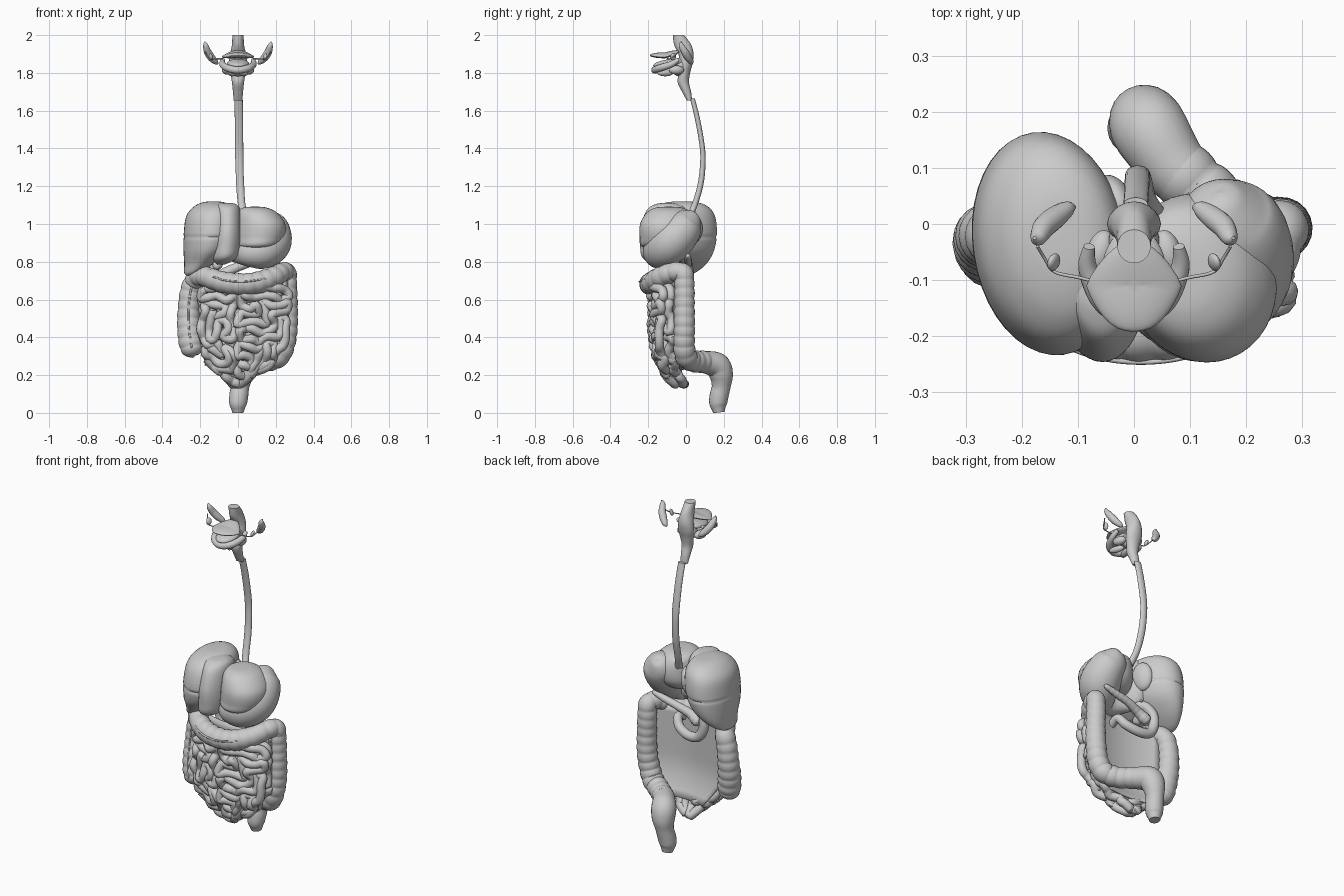
import bpy, bmesh, math, random
from mathutils import Vector

if "Cube" in bpy.data.objects:
    bpy.data.objects.remove(bpy.data.objects["Cube"])

def spline(pts, steps, closed=False):
    """Catmull-Rom through tuples of any length."""
    n, out = len(pts), []
    get = (lambda i: pts[i % n]) if closed else (lambda i: pts[max(0, min(n - 1, i))])
    for i in range(n if closed else n - 1):
        a, b, c, d = get(i - 1), get(i), get(i + 1), get(i + 2)
        for s in range(steps):
            t = s / steps
            out.append(tuple(0.5 * (2*q + (r - p)*t + (2*p - 5*q + 4*r - w)*t*t + (3*q - p - 3*r + w)*t**3)
                             for p, q, r, w in zip(a, b, c, d)))
    if not closed:
        out.append(tuple(pts[-1]))
    return out

def skin(name, rings, closed=False, angle=50):
    bm = bmesh.new()
    vs = [[bm.verts.new(p) for p in r] for r in rings]
    k = len(vs[0])
    for i in range(len(vs) if closed else len(vs) - 1):
        a, b = vs[i], vs[(i + 1) % len(vs)]
        for j in range(k):
            bm.faces.new((a[j], a[(j + 1) % k], b[(j + 1) % k], b[j]))
    if not closed:
        bm.faces.new(vs[0])
        bm.faces.new(vs[-1])
    return finish(name, bm, angle)

def finish(name, bm, angle=50):
    bmesh.ops.recalc_face_normals(bm, faces=bm.faces)
    me = bpy.data.meshes.new(name)
    bm.to_mesh(me)
    bm.free()
    ob = bpy.data.objects.new(name, me)
    bpy.context.collection.objects.link(ob)
    bpy.ops.object.select_all(action='DESELECT')
    ob.select_set(True)
    bpy.context.view_layer.objects.active = ob
    bpy.ops.object.shade_smooth_by_angle(angle=math.radians(angle))
    return ob

def tube(name, pts, steps=8, sides=14, closed=False, haustra=0, depth=0.06):
    """Tube along (x, y, z, radius) points; haustra = pouch length."""
    path = spline(pts, steps, closed)
    P = [Vector(p[:3]) for p in path]
    n, rings, u, dist = len(P), [], None, 0
    for i in range(n):
        t = (P[(i + 1) % n] - P[i - 1]) if closed else (P[min(i + 1, n - 1)] - P[max(i - 1, 0)])
        t.normalize()
        if u is None:
            u = t.orthogonal()
        u = (u - t * u.dot(t)).normalized()
        v = t.cross(u)
        dist += (P[i] - P[i - 1]).length if i else 0
        r = max(path[i][3], 0.001)
        if haustra:
            r *= 1 - depth + 1.6 * depth * abs(math.sin(math.pi * dist / haustra)) ** 0.6
        rings.append([P[i] + (u * math.cos(a) + v * math.sin(a)) * r
                      for a in (2 * math.pi * j / sides for j in range(sides))])
    return skin(name, rings, closed)

def loft(name, secs, rot=0, grooves=(), sides=40, steps=10):
    """Stack of ellipses (z, cx, cy, rx, ry), turned by rot degrees about z."""
    c, s = math.cos(math.radians(rot)), math.sin(math.radians(rot))
    rings = []
    for z, cx, cy, rx, ry in spline(secs, steps):
        g = 1 - sum(0.03 * math.exp(-((z - h) / 0.006) ** 2) for h in grooves)
        ring = []
        for j in range(sides):
            a = 2 * math.pi * j / sides
            x, y = max(rx, .001) * g * math.cos(a), max(ry, .001) * g * math.sin(a)
            ring.append((cx + x * c - y * s, cy + x * s + y * c, z))
        rings.append(ring)
    return skin(name, rings)

def blob(name, loc, size, rot=(0, 0, 0)):
    bm = bmesh.new()
    bmesh.ops.create_uvsphere(bm, u_segments=32, v_segments=20, radius=1)
    ob = finish(name, bm)
    ob.location, ob.scale, ob.rotation_euler = loc, size, [math.radians(a) for a in rot]
    return ob

# Throat and gullet
loft("pharynx", [(2.0, 0, -.04, .03, .03), (1.95, 0, -.018, .032, .045), (1.9, 0, .0, .042, .04),
                 (1.85, 0, .0, .048, .035), (1.8, 0, -.008, .04, .03), (1.75, 0, -.014, .032, .03),
                 (1.7, 0, .003, .027, .024), (1.655, 0, .018, .023, .014)], sides=20)
loft("esophagus", [(1.665, .003, .034, .022, .013), (1.55, .005, .062, .022, .014), (1.4, .006, .087, .022, .014),
                   (1.3, .008, .088, .021, .015), (1.2, .012, .075, .021, .016), (1.1, .02, .045, .02, .017),
                   (1.02, .04, .01, .022, .02)], sides=18)

# Mouth: palate is a pointed shield, wide at mid depth
palate = blob("palate", (0, 0, 0), (1, 1, 1))
for v in palate.data.vertices:
    x, y, z = v.co
    wide = .085 * (1 - .35 * max(0, y)) * (1 + .25 * min(0, y) * abs(x))
    v.co = (x * wide, -.11 + y * .082, 1.885 + z * .016 + .022 * max(0, y) + .008 * (1 - x * x))
blob("tongue", (0, -.09, 1.85), (.058, .085, .022), (8, 0, 0))
blob("tongue_root", (0, -.03, 1.83), (.045, .045, .05))
tube("lower_gum", [(.08, -.04, 1.87, .01), (.082, -.08, 1.845, .017), (.055, -.14, 1.825, .019), (0, -.165, 1.815, .019),
                   (-.055, -.14, 1.825, .019), (-.082, -.08, 1.845, .017), (-.08, -.04, 1.87, .01)])
for s, side in ((1, "left"), (-1, "right")):
    # Salivary glands with duct
    tube(side + "_parotid_gland", [(s*.177, -.025, 1.965, .003), (s*.171, -.025, 1.945, .014), (s*.16, -.005, 1.91, .02),
         (s*.14, .012, 1.88, .02), (s*.118, .027, 1.858, .014), (s*.105, .03, 1.848, .003)])
    blob(side + "_accessory_gland", (s*.143, -.068, 1.885), (.009, .016, .02), (0, s*20, s*20))
    tube(side + "_duct", [(s*.172, -.04, 1.91, .003), (s*.16, -.06, 1.89, .003), (s*.142, -.085, 1.875, .003),
                          (s*.1, -.095, 1.875, .003), (s*.08, -.1, 1.875, .003)], sides=8)
    blob(side + "_submandibular_gland", (s*.06, -.05, 1.815), (.024, .04, .024), (0, 0, s*15))
    blob(side + "_sublingual_gland", (s*.03, -.11, 1.8), (.018, .045, .018), (0, 0, s*20))

# Liver lobes
loft("liver_right_lobe", [(1.12, -.13, -.02, .0, .0), (1.115, -.13, -.02, .055, .08), (1.09, -.135, -.025, .1, .145),
     (1.04, -.145, -.03, .128, .185), (.95, -.153, -.035, .133, .2), (.86, -.172, -.035, .115, .185),
     (.79, -.208, -.03, .075, .14), (.74, -.245, -.04, .038, .085), (.72, -.258, -.05, .005, .02)],
     rot=8, grooves=(.93,))
loft("liver_middle_lobe", [(1.112, -.06, -.1, .0, .0), (1.105, -.06, -.1, .05, .06), (1.07, -.055, -.1, .068, .11),
     (.97, -.055, -.105, .078, .138), (.88, -.06, -.115, .078, .128), (.82, -.07, -.13, .065, .1), (.785, -.09, -.14, .02, .03)])
loft("liver_left_lobe", [(1.092, .09, -.09, .0, .0), (1.087, .09, -.09, .06, .07), (1.06, .1, -.09, .105, .12),
     (1.0, .118, -.095, .13, .15), (.93, .115, -.1, .13, .147), (.88, .1, -.12, .1, .115), (.86, .09, -.12, .01, .02)],
     rot=20)
blob("liver_caudate_lobe", (-.035, .03, .97), (.035, .06, .08), (0, 10, 20))
tube("gallbladder", [(-.11, -.12, .76, .003), (-.11, -.11, .775, .024), (-.1, -.07, .81, .026),
                     (-.08, -.03, .84, .012), (-.05, 0, .84, .006)])

# Stomach, duodenum, pancreas
tube("stomach", [(.15, .055, 1.055, .0), (.152, .047, 1.047, .04), (.158, .015, 1.01, .082), (.175, -.03, .955, .104),
                 (.168, -.085, .9, .112), (.125, -.13, .86, .1), (.06, -.14, .845, .076), (.0, -.1, .835, .045),
                 (-.04, -.06, .83, .026), (-.06, -.03, .83, .022)], sides=32)
tube("duodenum", [(-.05, -.04, .83, .024), (-.09, -.01, .82, .028), (-.125, .01, .77, .028), (-.125, .015, .7, .028),
                  (-.09, .015, .645, .028), (-.02, .01, .635, .027), (.05, -.01, .66, .026), (.08, -.04, .7, .024),
                  (.08, -.1, .68, .022)])
tube("pancreas", [(-.1, .005, .72, .006), (-.08, .005, .73, .03), (-.03, 0, .76, .026), (.05, .01, .79, .022),
                  (.13, .01, .81, .02), (.2, .01, .83, .014), (.215, .01, .835, .003)], haustra=.03)

# Large bowel
colon = [(-.235, -.06, .3, .0), (-.237, -.06, .306, .035), (-.245, -.055, .345, .06), (-.258, -.04, .43, .062),
         (-.262, -.025, .52, .058), (-.255, -.02, .62, .055), (-.235, -.03, .69, .053), (-.2, -.09, .725, .052),
         (-.14, -.15, .71, .054), (-.07, -.18, .69, .056), (.02, -.19, .682, .056), (.11, -.175, .692, .056),
         (.19, -.13, .72, .054), (.235, -.07, .745, .05), (.258, -.015, .74, .05), (.26, -.008, .67, .052),
         (.263, -.008, .56, .053), (.26, -.008, .45, .055), (.245, -.01, .36, .056), (.215, 0, .3, .057),
         (.15, .035, .275, .057), (.08, .095, .27, .058)]
tube("colon", colon, steps=12, sides=20, haustra=.05)
tube("rectum", [(.11, .065, .272, .055), (.07, .105, .268, .06), (.03, .165, .25, .068), (.018, .186, .2, .063),
                (.01, .186, .14, .05), (.004, .175, .09, .05), (.0, .17, .05, .047), (.0, .172, .02, .036),
                (.0, .174, .002, .03)], sides=22)
tube("colon_band", [(x, y - r, z + (.012 if -.2 < x < .19 else 0), .005) for x, y, z, r in colon[2:19]], sides=8)
tube("appendix", [(-.21, -.07, .37, .012), (-.17, -.07, .33, .011), (-.16, -.06, .28, .01), (-.175, -.06, .25, .003)])

# Small bowel: a winding loop that goes round a random tree of cells
def bowel_y(x, z):
    return -.175 + .9 * (x - .04) ** 2 + 1.2 * max(0, .45 - z) ** 2

def bowel(name, seed, dy, shrink):
    rnd = random.Random(seed)
    cells = {(i, j) for i in range(6) for j in range(6)}
    seen, stack, tree = {(2, 2)}, [(2, 2)], set()
    while stack:
        c = rnd.choice(stack)
        opts = [d for d in ((c[0]+1, c[1]), (c[0]-1, c[1]), (c[0], c[1]+1), (c[0], c[1]-1)) if d in cells - seen]
        if not opts:
            stack.remove(c)
            continue
        d = rnd.choice(opts)
        seen.add(d)
        stack.append(d)
        tree |= {(c, d), (d, c)}
    link = {}
    def join(a, b):
        link.setdefault(a, set()).add(b)
        link.setdefault(b, set()).add(a)
    for i, j in cells:
        for dx, dz in ((1, 0), (-1, 0), (0, 1), (0, -1)):
            if dx:
                pair = [(2*i + (dx > 0), 2*j + b) for b in (0, 1)]
            else:
                pair = [(2*i + b, 2*j + (dz > 0)) for b in (0, 1)]
            if ((i, j), (i + dx, j + dz)) in tree:
                for p in pair:
                    join(p, (p[0] + dx, p[1] + dz))
            else:
                join(*pair)
    start = min(link)
    walk, prev, cur = [start], None, start
    while True:
        nxt = [p for p in sorted(link[cur]) if p != prev][0]
        if nxt == start:
            break
        walk.append(nxt)
        prev, cur = cur, nxt
    pts = []
    for a, b in walk:
        # Rows sag in the middle and narrow towards the bottom
        u, low = (a - 5.5) / 5.5, b / 11
        x = .035 + u * .225 * shrink * (1 - .42 * low ** 4) - .03 * low ** 3
        z = .66 - low * (.495 - .1 * u * u * low ** 2)
        x += .012 * math.sin(38 * z + a) + rnd.uniform(-.009, .009)
        z += .011 * math.sin(45 * x + b) + rnd.uniform(-.009, .009)
        pts.append((x, bowel_y(x, z) + dy + rnd.uniform(-.014, .014), z, .0245))
    tube(name, pts, steps=4, sides=10, closed=True)

bowel("small_bowel_front", 4, 0, 1)
bowel("small_bowel_back", 9, .05, .96)

# Mesentery sheet behind the small bowel
bm = bmesh.new()
grid = []
for j in range(15):
    z = .73 - j * .036
    w = .23 * min(1, .45 + (z - .2) * 3.2)
    grid.append([bm.verts.new((.02 + w * (i / 7 - 1), bowel_y(.02 + w * (i / 7 - 1), z) + .082, z)) for i in range(15)])
for j in range(14):
    for i in range(14):
        bm.faces.new((grid[j][i], grid[j][i+1], grid[j+1][i+1], grid[j+1][i]))
sheet = finish("mesentery", bm)
sheet.modifiers.new("thickness", 'SOLIDIFY').thickness = .006
